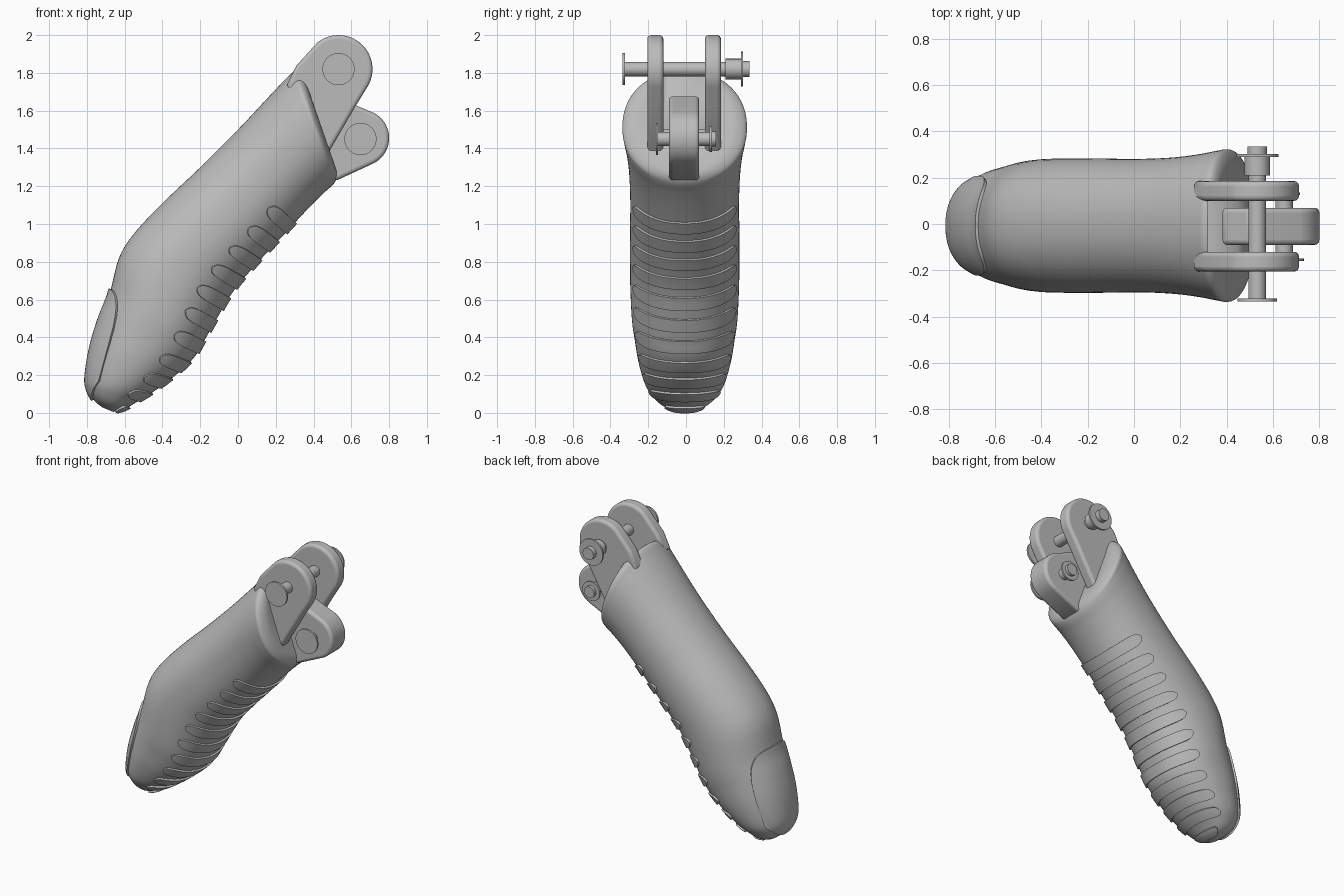
import bpy, bmesh, math
from mathutils import Vector

cube = bpy.data.objects.get("Cube")
if cube:
    bpy.data.objects.remove(cube, do_unlink=True)

gray = bpy.data.materials.new("matte_gray")
gray.use_nodes = True
GRAY = (0.5, 0.5, 0.5, 1)
gray.diffuse_color = GRAY
gray.node_tree.nodes["Principled BSDF"].inputs["Base Color"].default_value = GRAY

# Stations from fingertip to knuckle: back x, z, pad x, z, half width
STATIONS = [
    (-.72, .03, -.66, .005, .05), (-.765, .07, -.60, .02, .12),
    (-.795, .13, -.54, .055, .17), (-.80, .2, -.45, .11, .21),
    (-.775, .35, -.33, .20, .245), (-.73, .5, -.235, .29, .265),
    (-.68, .63, -.18, .38, .28), (-.63, .82, -.1, .52, .288),
    (-.55, .95, -.02, .65, .29), (-.4, 1.11, .1, .79, .29),
    (-.2, 1.3, .24, .94, .288), (0, 1.5, .37, 1.08, .295),
    (.15, 1.66, .45, 1.16, .31), (.25, 1.765, .5, 1.205, .325),
    (.3, 1.81, .52, 1.235, .325), (.34, 1.80, .525, 1.27, .27),
    (.36, 1.74, .51, 1.32, .2)]
LAST = len(STATIONS) - 1


def station(t):
    """Smoothly interpolated station values at t."""
    i = max(0, min(LAST - 1, int(t)))
    f = t - i
    a, b, c, d = (STATIONS[max(0, min(LAST, k))] for k in range(i - 1, i + 3))
    return [q + .5 * f * (r - p + f * (2 * p - 5 * q + 4 * r - s + f * (3 * (q - r) + s - p)))
            for p, q, r, s in zip(a, b, c, d)]


def skin(t, phi):
    """Point on the finger surface; phi is 0 on the back, pi on the pad."""
    tx, tz, bx, bz, w = station(t)
    c, s = math.cos(phi), math.sin(phi)
    c = math.copysign(abs(c) ** .92, c)
    s = math.copysign(abs(s) ** .92, s)
    return Vector(((tx + bx + (tx - bx) * c) / 2, w * s - .007,
                   (tz + bz + (tz - bz) * c) / 2))


def skin_normal(t, phi):
    e = .02
    n = (skin(t + e, phi) - skin(t - e, phi)).cross(skin(t, phi + e) - skin(t, phi - e))
    tx, tz, bx, bz, _ = station(t)
    out = skin(t, phi) - Vector(((tx + bx) / 2, 0, (tz + bz) / 2))
    n.normalize()
    return n if n.dot(out) > 0 else -n


def finish(name, bm, bevel=0, angle=40):
    bmesh.ops.recalc_face_normals(bm, faces=bm.faces)
    mesh = bpy.data.meshes.new(name)
    bm.to_mesh(mesh)
    bm.free()
    mesh.materials.append(gray)
    ob = bpy.data.objects.new(name, mesh)
    bpy.context.collection.objects.link(ob)
    if bevel:
        m = ob.modifiers.new("round", 'BEVEL')
        m.width, m.segments, m.limit_method = bevel, 4, 'ANGLE'
        m.angle_limit = math.radians(50)
    bpy.ops.object.select_all(action='DESELECT')
    ob.select_set(True)
    bpy.context.view_layer.objects.active = ob
    bpy.ops.object.shade_smooth_by_angle(angle=math.radians(angle))
    return ob


def plate(name, points, y0, y1, bevel=0):
    """Extrude an x-z outline between two y values."""
    bm = bmesh.new()
    face = bm.faces.new([bm.verts.new((x, y0, z)) for x, z in points])
    new = bmesh.ops.extrude_face_region(bm, geom=[face])["geom"]
    bmesh.ops.translate(bm, vec=(0, y1 - y0, 0),
                        verts=[v for v in new if isinstance(v, bmesh.types.BMVert)])
    return finish(name, bm, bevel)


def arc(cx, cz, r, start, end, n=32):
    return [(cx + r * math.cos(math.radians(start + (end - start) * i / n)),
             cz + r * math.sin(math.radians(start + (end - start) * i / n)))
            for i in range(n + 1)]


def pin(name, x, z, steps):
    """Turned pin along y from (y, radius) steps."""
    bm = bmesh.new()
    rings = []
    for y, r in steps:
        rings.append([bm.verts.new((px, y, pz)) for px, pz in arc(x, z, r, 0, 360, 40)[:-1]])
    for a, b in zip(rings, rings[1:]):
        for i in range(40):
            bm.faces.new((a[i - 1], a[i], b[i], b[i - 1]))
    bm.faces.new(rings[0])
    bm.faces.new(rings[-1])
    finish(name, bm)


def raised_patch(name, place, nu, nv, height):
    """Thin pad following the skin; place maps u, v in -1..1 to t, phi."""
    bm = bmesh.new()
    layers = []
    for h in (height, -.02):
        grid = []
        for i in range(nu + 1):
            row = []
            for j in range(nv + 1):
                t, phi = place(2 * i / nu - 1, 2 * j / nv - 1)
                row.append(bm.verts.new(skin(t, phi) + skin_normal(t, phi) * h))
            grid.append(row)
        layers.append(grid)
        for i in range(nu):
            for j in range(nv):
                bm.faces.new((grid[i][j], grid[i + 1][j], grid[i + 1][j + 1], grid[i][j + 1]))
    rims = []
    for g in layers:
        rims.append([r[0] for r in g] + g[-1][1:] + [r[-1] for r in g[-2::-1]] + g[0][-2:0:-1])
    for i in range(len(rims[0])):
        bm.faces.new((rims[0][i - 1], rims[0][i], rims[1][i], rims[1][i - 1]))
    finish(name, bm)


# Finger body
SIDES, STEPS = 80, LAST * 8
bm = bmesh.new()
rings = [[bm.verts.new(skin(LAST * k / STEPS, math.tau * i / SIDES)) for i in range(SIDES)]
         for k in range(STEPS + 1)]
for a, b in zip(rings, rings[1:]):
    for i in range(SIDES):
        bm.faces.new((a[i - 1], a[i], b[i], b[i - 1]))
bm.faces.new(rings[0])
bm.faces.new(rings[-1])
body = finish("finger_body", bm, angle=50)

# Slot between the knuckle lugs
cutter = plate("slot_cutter", [(.32, 1.5), (.9, 1.5), (.9, 2.1), (.32, 2.1)], -.12, .1)
cutter.hide_render = True
cutter.hide_set(True)
cut = body.modifiers.new("slot", 'BOOLEAN')
cut.object, cut.solver = cutter, 'EXACT'

# Fingernail
def nail(u, v):
    tip = 1.0 + .9 * u * u
    root = 2.2 + 3.95 * (1 - abs(u) ** 5 * .97) ** .5
    s = (v + 1) / 2
    return tip + (root - tip) * s, math.radians(44 + 12 * s) * u

raised_patch("fingernail", nail, 36, 36, .013)

# Grip ridges evenly spaced along the pad
samples = [i / 40 for i in range(20, 440)]
lengths = [0]
for a, b in zip(samples, samples[1:]):
    lengths.append(lengths[-1] + (skin(b, math.pi) - skin(a, math.pi)).length)

def pad_t(distance):
    return next((t for t, l in zip(samples, lengths) if l >= distance), samples[-1])

span = lengths[samples.index(10.3)] - .01
for k in range(11):
    d = .03 + (span - .03) * k / 10
    mid, half = pad_t(d), (pad_t(d + .038) - pad_t(d - .038)) / 2
    reach = math.radians(66 if k else 50)

    def ridge(u, v, mid=mid, half=half, reach=reach):
        return mid + half * v * (1 - .99 * abs(u) ** 10) ** .5, math.pi + reach * u

    raised_patch("grip_ridge_%d" % (k + 1), ridge, 48, 6, .012)

# Knuckle lugs
lug = arc(.532, 1.82, .18, -32, 128) + [(.31, 1.84), (.26, 1.74), (.40, 1.30), (.475, 1.37), (.62, 1.62)]
plate("right_lug", lug, -.205, -.12, .02)
plate("left_lug", lug, .1, .185, .02)
tongue = arc(.65, 1.455, .15, -65, 62) + [(.62, 1.63), (.5, 1.68), (.38, 1.6), (.42, 1.25), (.525, 1.232)]
plate("center_lug", tongue, -.09, .07, .02)

# Hinge pins
pin("upper_pin", .532, 1.82, [(-.335, .085), (-.322, .085), (-.322, .038), (.21, .038),
    (.21, .055), (.29, .055), (.29, .092), (.302, .092), (.302, .042), (.335, .042)])
pin("lower_pin", .648, 1.45, [(-.16, .085), (-.148, .085), (-.148, .038), (.125, .038),
    (.125, .068), (.137, .068), (.137, .04), (.158, .04)])
